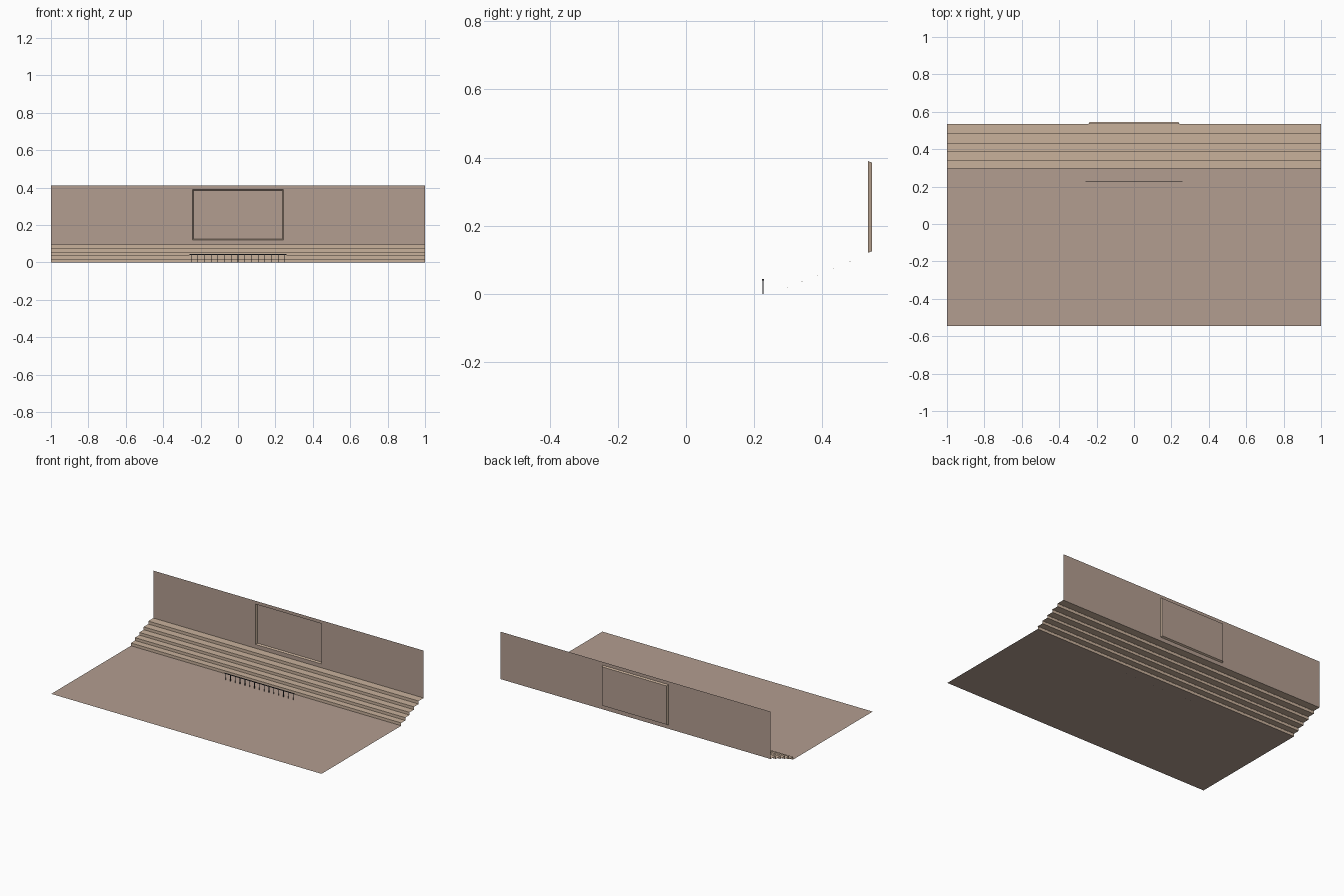
import bpy, bmesh

if "Cube" in bpy.data.objects:
    bpy.data.objects.remove(bpy.data.objects["Cube"])


def material(name, rgb):
    m = bpy.data.materials.new(name)
    m.diffuse_color = (*rgb, 1)
    m.use_nodes = True
    m.node_tree.nodes["Principled BSDF"].inputs["Base Color"].default_value = m.diffuse_color
    return m


PLASTER = material("plaster", (0.45, 0.34, 0.28))
STONE = material("stone", (0.58, 0.44, 0.33))
METAL = material("dark_metal", (0.05, 0.05, 0.06))


def add_object(name, bm, mat):
    me = bpy.data.meshes.new(name)
    bm.to_mesh(me)
    bm.free()
    ob = bpy.data.objects.new(name, me)
    bpy.context.collection.objects.link(ob)
    me.materials.append(mat)
    return ob


def sheet(name, profile, mat, half=1.0):
    """Sweep a (y, z) profile along x."""
    bm = bmesh.new()
    rows = [[bm.verts.new((s * half, y, z)) for s in (-1, 1)] for y, z in profile]
    for a, b in zip(rows, rows[1:]):
        bm.faces.new((a[0], a[1], b[1], b[0]))
    return add_object(name, bm, mat)


def add_box(bm, center, size):
    r = bmesh.ops.create_cube(bm, size=1)
    bmesh.ops.scale(bm, vec=size, verts=r["verts"])
    bmesh.ops.translate(bm, vec=center, verts=r["verts"])


def rect(bm, hw, y, z0, z1):
    return [bm.verts.new(p) for p in
            ((-hw, y, z0), (hw, y, z0), (hw, y, z1), (-hw, y, z1))]


def bridge(bm, a, b):
    for i in range(4):
        j = (i + 1) % 4
        bm.faces.new((a[i], a[j], b[j], b[i]))


# floor and stepped rise
step_y = [0.297, 0.34, 0.385, 0.432, 0.481]
step_z = [0.019, 0.038, 0.056, 0.075, 0.095]
WALL_Y, BACK_Y, TOP = 0.534, 0.546, 0.412
sheet("floor", [(-0.545, 0), (step_y[0], 0)], PLASTER)
profile, z = [(step_y[0], 0)], 0
for y, nz, ny in zip(step_y, step_z, step_y[1:] + [WALL_Y]):
    profile += [(y, nz), (ny, nz)]
sheet("steps", profile, STONE)

# thin nosing strips on the step edges
bm = bmesh.new()
for y, z in zip(step_y, step_z):
    add_box(bm, (0, y, z - 0.0005), (2, 0.002, 0.002))
add_object("step_nosings", bm, STONE)

# back wall with an opening
bm = bmesh.new()
bridge(bm, rect(bm, 1, WALL_Y, step_z[-1], TOP), rect(bm, 0.243, WALL_Y, 0.121, 0.39))
add_object("back_wall", bm, PLASTER)

# tapered reveal and the recessed panel behind it
bm = bmesh.new()
bridge(bm, rect(bm, 0.243, WALL_Y, 0.121, 0.39), rect(bm, 0.238, BACK_Y, 0.126, 0.385))
add_object("recess_frame", bm, STONE)
bm = bmesh.new()
bm.faces.new(rect(bm, 0.238, BACK_Y, 0.126, 0.385))
add_object("recess_panel", bm, PLASTER)

# low railing in front of the steps
bm = bmesh.new()
for i in range(15):
    add_box(bm, ((i - 7) * 0.0357, 0.226, 0.0205), (0.003, 0.003, 0.041))
add_object("rail_posts", bm, METAL)
bm = bmesh.new()
add_box(bm, (0, 0.226, 0.0425), (0.52, 0.005, 0.004))
add_object("hand_rail", bm, METAL)
